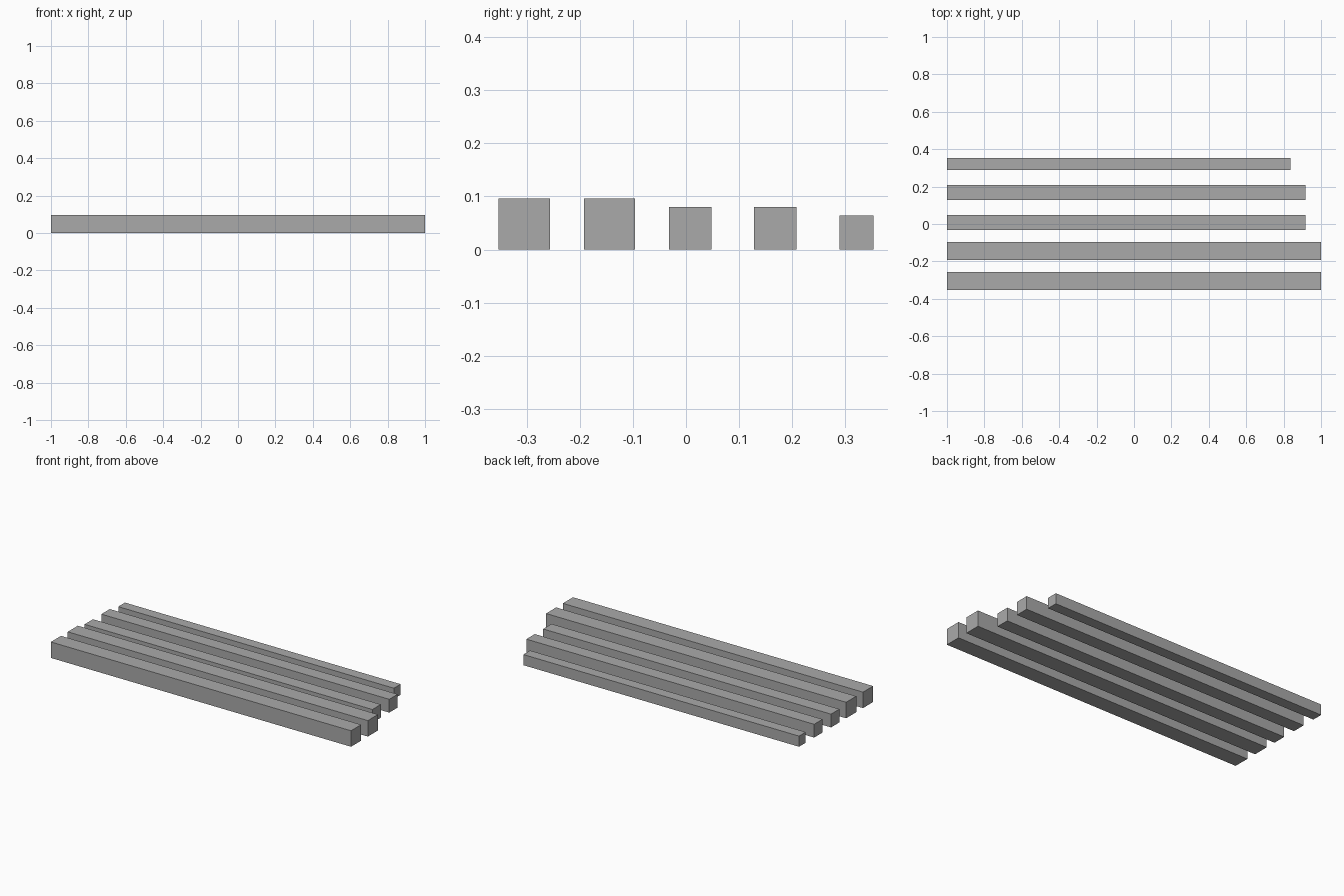
import bpy
import bmesh

# Remove the default object
cube = bpy.data.objects.get("Cube")
if cube:
    bpy.data.objects.remove(cube, do_unlink=True)

# Single plain grey
grey = bpy.data.materials.new("plain_grey")
grey.use_nodes = True
colour = (0.4, 0.4, 0.4, 1.0)
grey.diffuse_color = colour
grey.node_tree.nodes["Principled BSDF"].inputs["Base Color"].default_value = colour

LEFT_END = -1.0      # all beams are flush at this end
GAP_PITCH = 0.1603   # spacing between the near faces of the beams
FIRST_FACE = -0.3526


def beam(name, near_y, length, thickness):
    """Square beam lying on the ground along x."""
    bm = bmesh.new()
    bmesh.ops.create_cube(bm, size=1.0)
    bmesh.ops.scale(bm, vec=(length, thickness, thickness), verts=bm.verts)
    mesh = bpy.data.meshes.new(name)
    bm.to_mesh(mesh)
    bm.free()
    mesh.materials.append(grey)
    obj = bpy.data.objects.new(name, mesh)
    obj.location = (LEFT_END + length / 2, near_y + thickness / 2, thickness / 2)
    bpy.context.collection.objects.link(obj)
    return obj


# Beams from front to back: length, thickness
sizes = {
    "large_beam_front": (2.0, 0.0962),
    "large_beam_back": (2.0, 0.0962),
    "medium_beam_front": (1.918, 0.08),
    "medium_beam_back": (1.918, 0.08),
    "small_beam": (1.837, 0.064),
}
for i, (name, (length, thickness)) in enumerate(sizes.items()):
    beam(name, FIRST_FACE + i * GAP_PITCH, length, thickness)
